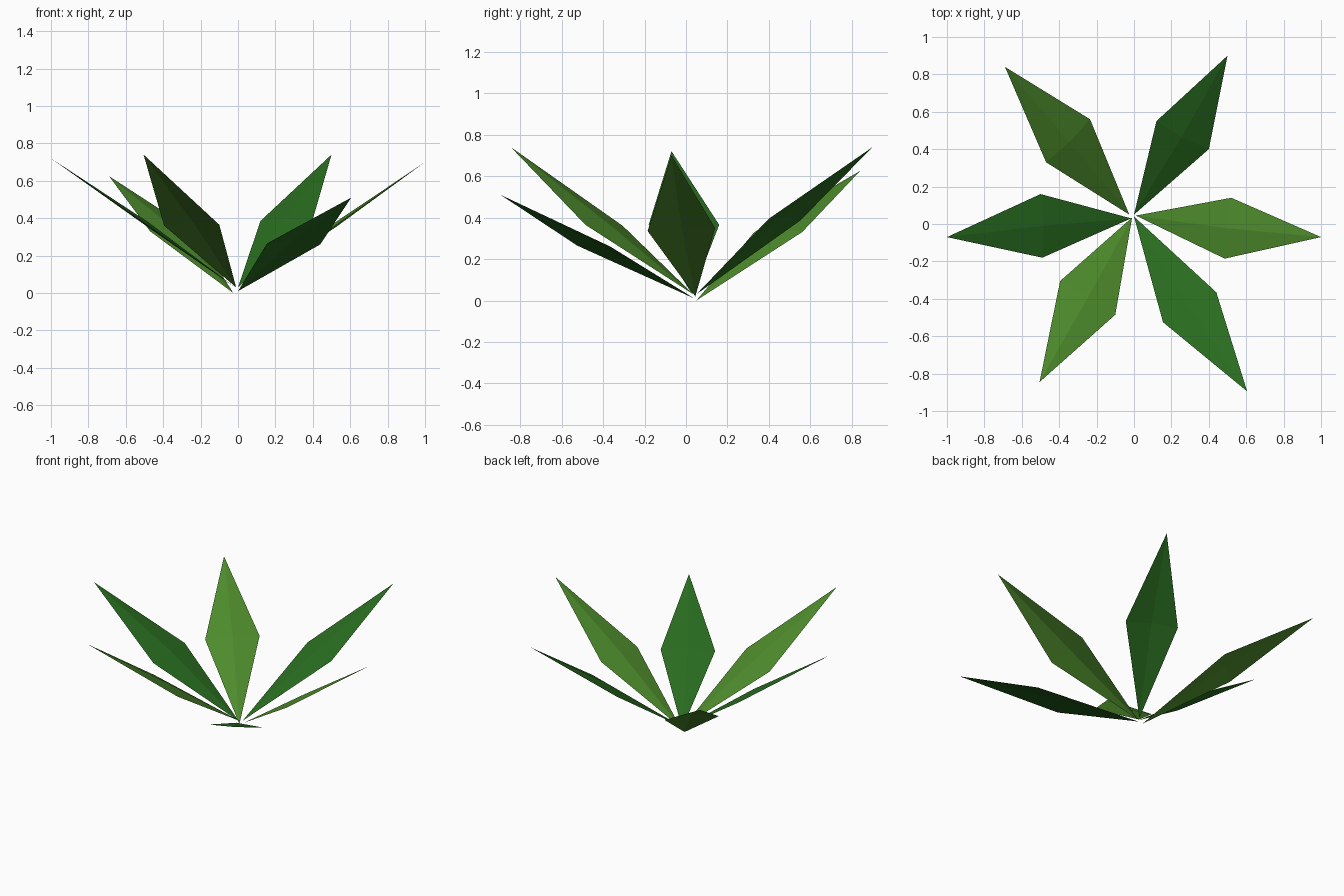
import bpy
from mathutils import Vector

if "Cube" in bpy.data.objects:
    bpy.data.objects.remove(bpy.data.objects["Cube"])


def make_material(name, rgb):
    mat = bpy.data.materials.new(name)
    mat.diffuse_color = (*rgb, 1)
    mat.use_nodes = True
    mat.node_tree.nodes["Principled BSDF"].inputs["Base Color"].default_value = mat.diffuse_color
    return mat


LIGHT = make_material("light_green", (0.075, 0.26, 0.025))
DARK = make_material("dark_green", (0.022, 0.15, 0.014))
RIB_LIFT = 0.02


def leaf(name, mat, base, left, right, tip):
    """Four-sided blade seen from above, folded slightly along a raised midrib."""
    b, l, r, t = (Vector(p) for p in (base, left, right, tip))
    normal = (r - l).cross(t - b).normalized()
    # rib centre: between the widest corners, lifted off the blade
    rib = (l + r) / 2 + normal * RIB_LIFT
    mesh = bpy.data.meshes.new(name)
    mesh.from_pydata([b, r, t, l, rib], [],
                     [(0, 1, 4), (1, 2, 4), (2, 3, 4), (3, 0, 4)])
    mesh.materials.append(mat)
    obj = bpy.data.objects.new(name, mesh)
    bpy.context.collection.objects.link(obj)


# left / right are as seen looking from the base towards the tip
leaf("leaf_right", LIGHT, (0.01, 0.045, 0.02),
     (0.52, 0.14, 0.35), (0.485, -0.185, 0.335), (1.0, -0.07, 0.70))
leaf("leaf_back_right", DARK, (0.0, 0.05, 0.03),
     (0.12, 0.55, 0.385), (0.40, 0.40, 0.395), (0.50, 0.90, 0.74))
leaf("leaf_back_left", LIGHT, (-0.025, 0.05, 0.0),
     (-0.47, 0.33, 0.33), (-0.235, 0.56, 0.33), (-0.69, 0.84, 0.625))
leaf("leaf_left", DARK, (-0.015, 0.03, 0.03),
     (-0.49, -0.18, 0.365), (-0.50, 0.16, 0.365), (-1.0, -0.07, 0.72))
leaf("leaf_front_left", LIGHT, (-0.01, 0.035, 0.03),
     (-0.10, -0.485, 0.365), (-0.395, -0.305, 0.36), (-0.505, -0.845, 0.74))
leaf("leaf_front_right", DARK, (0.0, 0.04, 0.01),
     (0.44, -0.365, 0.26), (0.155, -0.525, 0.265), (0.605, -0.895, 0.51))
